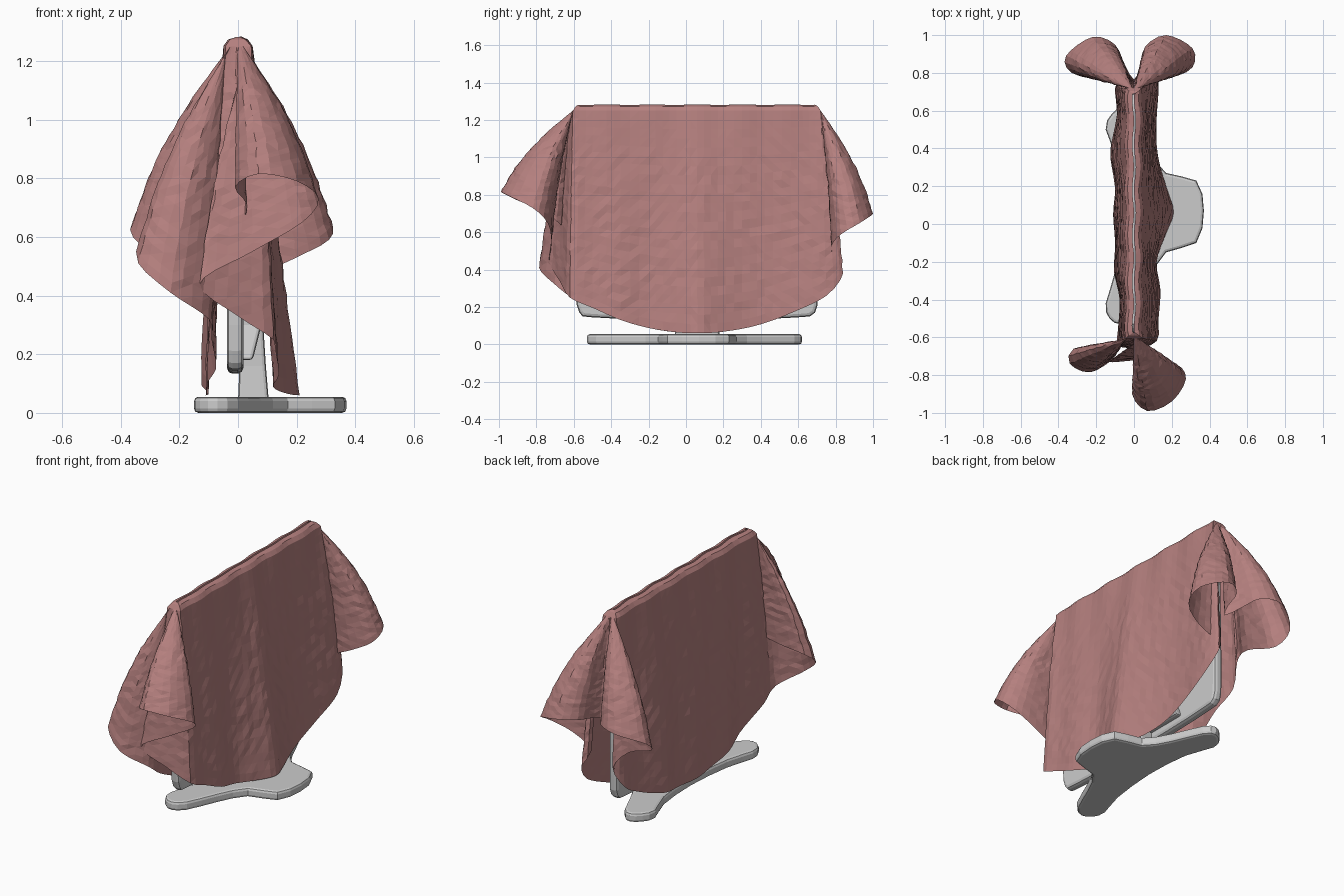
import bpy, bmesh, math, random
from mathutils import Vector

if "Cube" in bpy.data.objects:
    bpy.data.objects.remove(bpy.data.objects["Cube"])

random.seed(4)


def make_object(name, bm):
    bmesh.ops.recalc_face_normals(bm, faces=bm.faces)
    mesh = bpy.data.meshes.new(name)
    bm.to_mesh(mesh)
    bm.free()
    ob = bpy.data.objects.new(name, mesh)
    bpy.context.collection.objects.link(ob)
    return ob


def catmull(a, b, c, d, t):
    return 0.5 * (2 * b + (c - a) * t + (2 * a - 5 * b + 4 * c - d) * t * t
                  + (3 * b - a - 3 * c + d) * t ** 3)


def slab(name, outline, bottom, top, to_world, bevel):
    """Extruded smooth closed outline with rounded rims."""
    bm = bmesh.new()
    pts = [Vector(p) for p in outline]
    n = len(pts)
    fine = [catmull(pts[i - 1], pts[i], pts[(i + 1) % n], pts[(i + 2) % n], t)
            for i in range(n) for t in (0, 0.5)]
    low = [bm.verts.new(to_world(p.x, p.y, bottom)) for p in fine]
    high = [bm.verts.new(to_world(p.x, p.y, top)) for p in fine]
    bm.faces.new(low)
    bm.faces.new(high)
    m = len(fine)
    for i in range(m):
        j = (i + 1) % m
        bm.faces.new((low[i], low[j], high[j], high[i]))
    ob = make_object(name, bm)
    mod = ob.modifiers.new("round_rim", 'BEVEL')
    mod.width, mod.segments, mod.limit_method = bevel, 2, 'ANGLE'
    mod.angle_limit = math.radians(50)
    return ob


# Cloth: a round sheet whose hem is a closed curve; every column hangs from the ridge
APEX_F, APEX_B, TOP, RAD, MID = -0.605, 0.72, 1.25, 1.22, 0.06


def side(points, sign, bulge):
    out = []
    for y, x in points:
        z = 1.28 - math.sqrt(RAD ** 2 - (y - MID) ** 2)
        out.append((Vector((x, y, z)), Vector((sign * 0.045, y, TOP)), bulge))
    return out


def corner(points, apex_y, x_from):
    n = len(points) - 1
    return [(Vector(p), Vector((x_from * (1 - 2 * i / n), apex_y, TOP)), 0.12)
            for i, p in enumerate(points)]


right_side = [(-0.5, 0.13), (-0.35, 0.14), (-0.2, 0.12), (-0.05, 0.17), (0.06, 0.21),
              (0.17, 0.18), (0.3, 0.14), (0.42, 0.12), (0.56, 0.12)]
left_side = [(0.58, -0.09), (0.45, -0.115), (0.35, -0.125), (0.2, -0.1), (0.05, -0.11),
             (-0.1, -0.1), (-0.25, -0.105), (-0.4, -0.075), (-0.5, -0.08)]
# folded corner hems, two lobes with a cleft between them
back_hem = [(0.13, 0.75, 0.26), (0.1, 0.84, 0.38), (0.07, 0.79, 0.46), (0.2, 0.78, 0.53),
            (0.31, 0.83, 0.59), (0.31, 0.93, 0.65), (0.17, 1.0, 0.70), (0.06, 0.94, 0.70),
            (0.03, 0.83, 0.68), (0, 0.765, 0.66), (-0.05, 0.84, 0.69), (-0.1, 0.95, 0.72),
            (-0.22, 0.99, 0.71), (-0.36, 0.89, 0.65), (-0.33, 0.80, 0.57),
            (-0.16, 0.77, 0.5), (-0.07, 0.79, 0.39), (-0.1, 0.72, 0.26)]
front_hem = [(0.12, -0.62, 0.25), (0.0, -0.67, 0.33), (-0.13, -0.73, 0.44),
             (0.05, -0.72, 0.55), (0.22, -0.74, 0.65), (0.275, -0.82, 0.73),
             (0.2, -0.94, 0.79), (0.07, -0.99, 0.815), (-0.01, -0.9, 0.77),
             (0.03, -0.76, 0.71), (0, -0.67, 0.64), (-0.15, -0.645, 0.61),
             (-0.32, -0.66, 0.58), (-0.34, -0.74, 0.51), (-0.23, -0.785, 0.41),
             (-0.1, -0.70, 0.32), (-0.09, -0.61, 0.25)]
ctrl = (side(right_side, 1, 0.02) + corner(back_hem, APEX_B, 0.045)
        + side(left_side, -1, 0.2) + corner(front_hem[::-1], APEX_F, -0.045))

columns = []
N = len(ctrl)
for i in range(N):
    a, b, c, d = (ctrl[(i + k) % N] for k in (-1, 0, 1, 2))
    steps = max(2, round((c[0] - b[0]).length / 0.045))
    for s in range(steps):
        t = s / steps
        columns.append((catmull(a[0], b[0], c[0], d[0], t), b[1].lerp(c[1], t),
                        b[2] + (c[2] - b[2]) * t))

ROWS = 24
bm = bmesh.new()
grid = []
for hem, top, bulge in columns:
    jag = 0.005 * math.sin(top.y * 26)
    inner_y = max(APEX_F + 0.03, min(APEX_B - 0.03, top.y))
    col = [bm.verts.new((top.x * 0.1 + jag, inner_y, 1.282 + jag * 0.4)),
           bm.verts.new((top.x * 0.65 + jag, (inner_y + top.y) / 2, 1.273))]
    for r in range(ROWS + 1):
        t = r / ROWS
        h = t + bulge * math.sin(math.pi * t)
        p = Vector((top.x + (hem.x - top.x) * h, top.y + (hem.y - top.y) * h,
                    top.z + (hem.z - top.z) * t))
        if 0 < r < ROWS:
            p += Vector([random.uniform(-0.003, 0.003) * min(1, 3 * t) for _ in range(3)])
        p.x += jag * (1 - t) ** 3
        col.append(bm.verts.new(p))
    grid.append(col)
for i in range(len(grid)):
    A, B = grid[i], grid[(i + 1) % len(grid)]
    for r in range(ROWS + 2):
        bm.faces.new((A[r], B[r], B[r + 1], A[r + 1]))
bmesh.ops.remove_doubles(bm, verts=bm.verts, dist=0.004)
bmesh.ops.triangulate(bm, faces=bm.faces)
cloth = make_object("cloth_cover", bm)
mat = bpy.data.materials.new("dusty_rose")
mat.diffuse_color = (0.46, 0.215, 0.21, 1)
mat.use_nodes = True
mat.node_tree.nodes["Principled BSDF"].inputs["Base Color"].default_value = mat.diffuse_color
cloth.data.materials.append(mat)

# Three-lobed foot
foot = [(0.37, 0.07), (0.33, 0.23), (0.17, 0.27), (0.08, 0.4), (0.0, 0.58), (-0.06, 0.62),
        (-0.12, 0.58), (-0.15, 0.5), (-0.09, 0.33), (-0.07, 0.05), (-0.10, -0.25),
        (-0.15, -0.42), (-0.13, -0.5), (-0.07, -0.53), (0, -0.48), (0.08, -0.3),
        (0.17, -0.15), (0.33, -0.1)]
slab("base_foot", foot, 0.0, 0.055, lambda u, v, w: (u, v, w), 0.015)

# Thin upright screen hidden under the cloth
screen = [(-0.57, 0.17), (-0.5, 0.145), (-0.2, 0.135), (0.3, 0.135), (0.6, 0.145),
          (0.69, 0.17), (0.705, 0.3), (0.70, 0.7), (0.69, 1.1), (0.66, 1.21), (0.5, 1.23),
          (-0.4, 1.23), (-0.55, 1.21), (-0.575, 1.1), (-0.59, 0.7), (-0.59, 0.3)]
slab("screen_panel", screen, -0.037, 0.018, lambda u, v, w: (w, u, v), 0.018)


# Tapered blocks: rear housing and neck
def tapered(name, rings):
    bm = bmesh.new()
    loops = [[bm.verts.new((x, y, z)) for x, y in ((x0, y0), (x1, y0), (x1, y1), (x0, y1))]
             for x0, x1, y0, y1, z in rings]
    for L, M in zip(loops, loops[1:]):
        for i in range(4):
            j = (i + 1) % 4
            bm.faces.new((L[i], L[j], M[j], M[i]))
    bm.faces.new(loops[0])
    bm.faces.new(loops[-1])
    ob = make_object(name, bm)
    mod = ob.modifiers.new("soft_edges", 'BEVEL')
    mod.width, mod.segments = 0.012, 2


tapered("rear_housing", [(0.0, 0.05, -0.3, 0.42, 0.18), (0.0, 0.08, -0.25, 0.37, 0.3),
                         (0.0, 0.06, -0.25, 0.37, 0.6), (0.0, 0.035, -0.3, 0.42, 0.8)])
tapered("neck", [(0.0, 0.105, -0.06, 0.18, 0.04), (0.005, 0.095, -0.05, 0.17, 0.16),
                 (0.015, 0.08, -0.05, 0.17, 0.4)])
